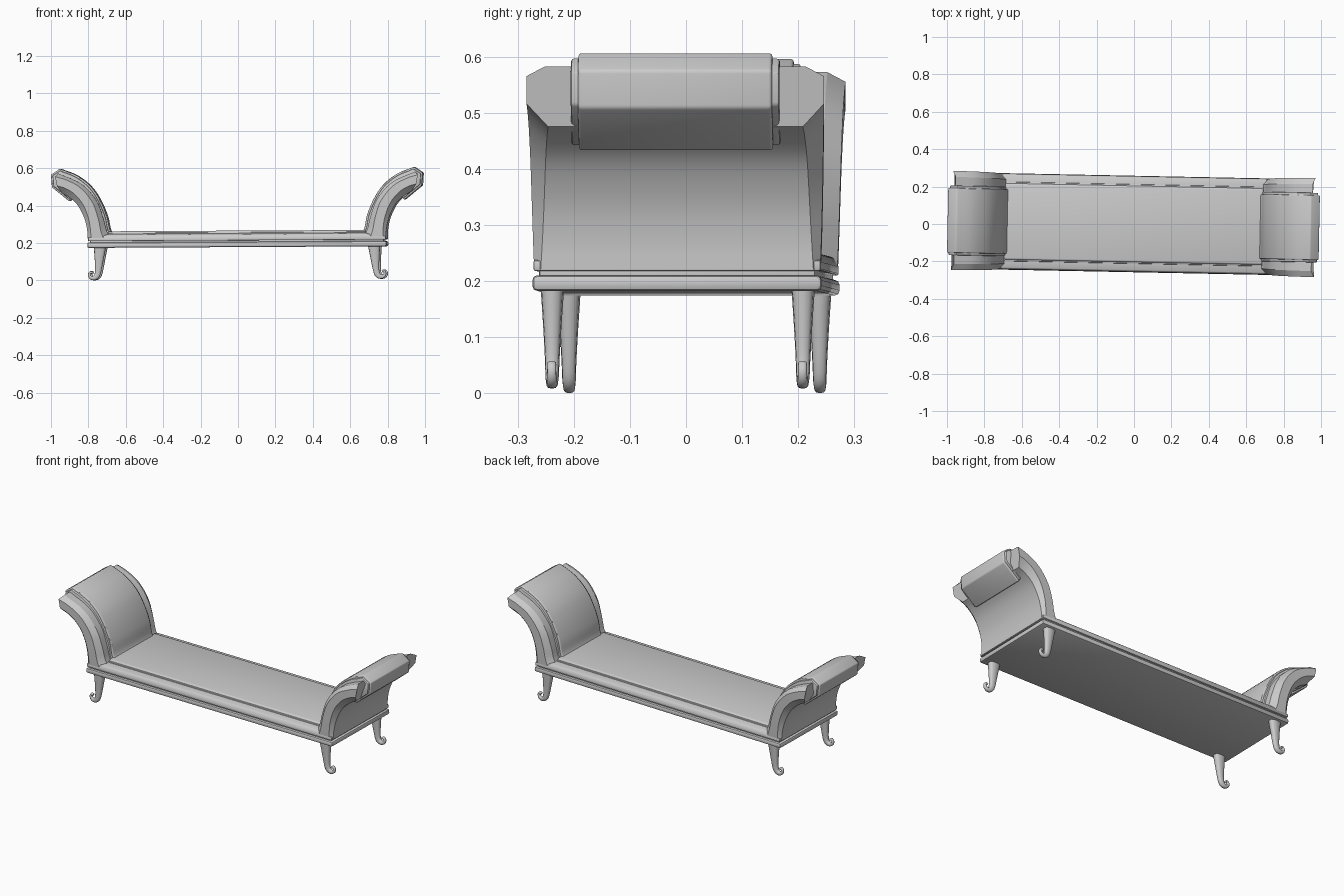
import bpy, bmesh, math
from mathutils import Matrix, Vector

if "Cube" in bpy.data.objects:
    bpy.data.objects.remove(bpy.data.objects["Cube"])

# the whole bench sits slightly turned and tilted
POSE = Matrix.Rotation(math.radians(-1.15), 4, 'Z') @ Matrix.Rotation(math.radians(-0.3), 4, 'Y')


def curve(pts, n=4):
    """Smooth (Catmull-Rom) resampling of a point list."""
    p = [Vector(q) for q in pts]
    p = [2 * p[0] - p[1]] + p + [2 * p[-1] - p[-2]]
    out = []
    for i in range(1, len(p) - 2):
        a, b, c, d = p[i - 1:i + 3]
        for k in range(n):
            t = k / n
            out.append(0.5 * (2 * b + (c - a) * t + (2 * a - 5 * b + 4 * c - d) * t * t
                              + (3 * b - a - 3 * c + d) * t ** 3))
    return out + [p[-2]]


def loft(name, rings, bevel=0.0, segs=3, limit=40, smooth=30):
    """Skin closed rings, cap the ends, optionally round the sharp edges."""
    bm = bmesh.new()
    vs = [[bm.verts.new(q) for q in r] for r in rings]
    n = len(vs[0])
    for a, b in zip(vs, vs[1:]):
        for i in range(n):
            j = (i + 1) % n
            bm.faces.new((a[i], a[j], b[j], b[i]))
    bm.faces.new(vs[0])
    bm.faces.new(vs[-1])
    bmesh.ops.recalc_face_normals(bm, faces=bm.faces)
    if bevel:
        es = [e for e in bm.edges if e.calc_face_angle(0) > math.radians(limit)]
        bmesh.ops.bevel(bm, geom=es, offset=bevel, segments=segs, profile=0.5,
                        affect='EDGES', clamp_overlap=True)
    me = bpy.data.meshes.new(name)
    bm.to_mesh(me)
    bm.free()
    ob = bpy.data.objects.new(name, me)
    bpy.context.collection.objects.link(ob)
    me.transform(POSE)
    bpy.ops.object.select_all(action='DESELECT')
    ob.select_set(True)
    bpy.context.view_layer.objects.active = ob
    bpy.ops.object.shade_smooth_by_angle(angle=math.radians(smooth))
    return ob


def slab(name, levels, bevel, segs=2):
    """Stacked rectangles: (half x, half y, z)."""
    loft(name, [[(-x, -y, z), (x, -y, z), (x, y, z), (-x, y, z)] for x, y, z in levels], bevel, segs)


# seat: bottom rail, recessed fillet, moulded frame, piping and cushion
slab("bottom_rail", [(0.80, 0.258, 0.178), (0.80, 0.258, 0.206)], 0.009)
slab("recess", [(0.785, 0.246, 0.195), (0.785, 0.246, 0.225)], 0.004)
slab("seat_frame", [(0.795, 0.256, 0.214), (0.795, 0.256, 0.232), (0.70, 0.248, 0.246),
                    (0.70, 0.215, 0.252)], 0.004)
slab("seat_piping", [(0.69, 0.212, 0.235), (0.69, 0.212, 0.257)], 0.005)
slab("seat_cushion", [(0.69, 0.204, 0.235), (0.69, 0.204, 0.266)], 0.010, 3)

# scroll arm curves (x, z)
OUTER = [(0.797, 0.216), (0.80, 0.27), (0.815, 0.335), (0.85, 0.405), (0.895, 0.448), (0.935, 0.47)]
INNER = [(0.665, 0.216), (0.695, 0.265), (0.715, 0.34), (0.75, 0.43), (0.83, 0.52), (0.955, 0.577)]
PAD = [(0.655, 0.235), (0.68, 0.275), (0.695, 0.345), (0.73, 0.43), (0.78, 0.505), (0.855, 0.565), (0.947, 0.602)]
PAD_END = [(0.994, 0.570), (0.989, 0.503), (0.895, 0.426), (0.872, 0.45)]
PAD_BACK = [(0.91, 0.52), (0.82, 0.46), (0.76, 0.36), (0.735, 0.235)]

for s, side in ((-1, "left"), (1, "right")):
    # arm frame with chamfered sides, flaring slightly to the tip
    rings = []
    pairs = list(zip(curve((x, z, 0) for x, z in OUTER), curve((x, z, 0) for x, z in INNER)))
    for i, (o, c) in enumerate(pairs):
        f = i / (len(pairs) - 1)
        w = 0.255 + 0.010 * f
        half = [(w - 0.012 - 0.026 * f, 0), (w, 0.12 + 0.26 * f), (w, 0.66 + 0.18 * f), (w - 0.032, 1.0)]
        sec = half + [(-y, t) for y, t in reversed(half)]
        rings.append([(s * (o.x + (c.x - o.x) * t), y, o.y + (c.y - o.y) * t) for y, t in sec])
    # pointed tip: pull the middle of the end ring outwards
    rings[-1] = [(x + (s * 0.018 if k in (1, 2, 5, 6) else 0), y, z) for k, (x, y, z) in enumerate(rings[-1])]
    loft(side + "_arm_frame", rings, smooth=25)

    # wrapped arm pad and its slimmer, wider piping layer
    prof = [(q.x, q.y) for q in curve((x, z, 0) for x, z in PAD)] + PAD_END + PAD_BACK
    loft(side + "_arm_pad", [[(s * x, y, z) for x, z in prof] for y in (-0.173, 0.173)], 0.011, 3)
    cx, cz = 0.93, 0.515
    n = len(prof) - len(PAD_BACK)
    slim = []
    for i, (x, z) in enumerate(prof):
        if i < n:
            a, b = Vector(prof[max(i - 1, 0)]), Vector(prof[i + 1])
            d = (b - a).normalized()
            x, z = x + d.y * 0.010, z - d.x * 0.010
        slim.append((x, z))
    loft(side + "_arm_piping", [[(s * x, y, z) for x, z in slim] for y in (-0.186, 0.186)], 0.005, 2)

    # tapered legs ending in an outward curl: x, z, half thickness, half width
    path = curve([(0.733, 0.185, 0.033), (0.738, 0.11, 0.023), (0.743, 0.055, 0.017), (0.751, 0.027, 0.015),
                  (0.768, 0.016, 0.012), (0.785, 0.021, 0.009), (0.791, 0.036, 0.007),
                  (0.784, 0.047, 0.007), (0.775, 0.044, 0.006)], 3)
    for ys, end in ((-1, "front"), (1, "back")):
        rings = []
        for i, p in enumerate(path):
            a, b = path[max(i - 1, 0)], path[min(i + 1, len(path) - 1)]
            d = Vector((b.x - a.x, b.y - a.y)).normalized() if i else Vector((0, -1))
            h = 0.0045 + p.z * 0.5
            ring = []
            for k in range(12):
                t = math.tau * k / 12
                u = math.copysign(abs(math.cos(t)) ** 0.7, math.cos(t)) * p.z
                v = math.copysign(abs(math.sin(t)) ** 0.7, math.sin(t)) * h
                ring.append((s * (p.x - d.y * u), ys * 0.2235 + v, p.y + d.x * u))
            rings.append(ring)
        loft(f"{end}_{side}_leg", rings, smooth=50)
